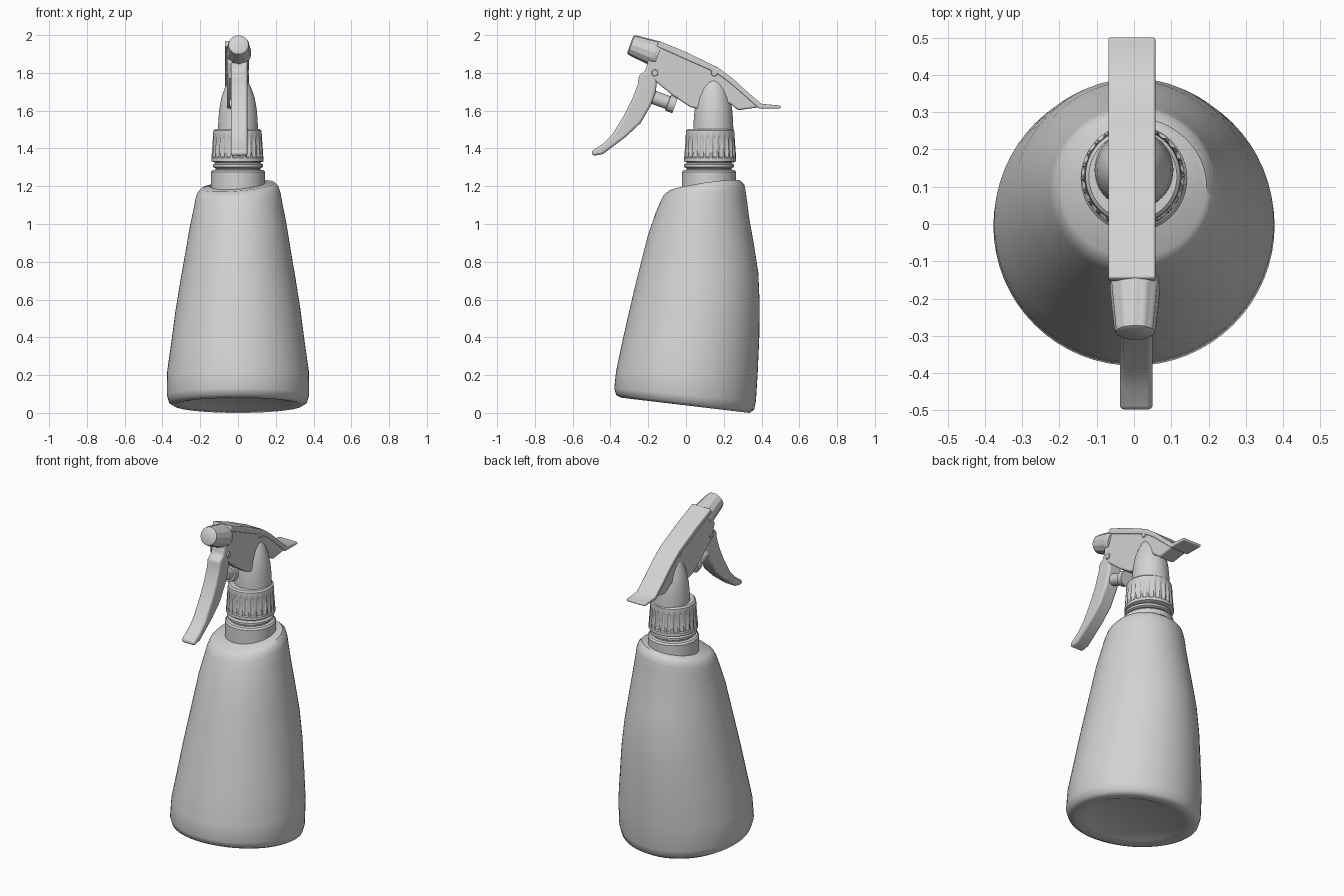
import bpy
import bmesh
from math import sin, cos, pi, radians
from mathutils import Matrix

cube = bpy.data.objects.get("Cube")
if cube:
    bpy.data.objects.remove(cube, do_unlink=True)

# One plain grey plastic
plastic = bpy.data.materials.new("light grey plastic")
plastic.use_nodes = True
grey = (0.65, 0.65, 0.65, 1)
plastic.diffuse_color = grey
plastic.node_tree.nodes["Principled BSDF"].inputs["Base Color"].default_value = grey


def finish(bm, name, bevel=0, angle=35):
    """Turn a bmesh into a shaded object with an optional rounded edge."""
    bmesh.ops.recalc_face_normals(bm, faces=bm.faces)
    mesh = bpy.data.meshes.new(name)
    bm.to_mesh(mesh)
    bm.free()
    mesh.materials.append(plastic)
    obj = bpy.data.objects.new(name, mesh)
    bpy.context.collection.objects.link(obj)
    if bevel:
        mod = obj.modifiers.new("rounded edges", "BEVEL")
        mod.width = bevel
        mod.segments = 3
        mod.limit_method = "ANGLE"
        mod.angle_limit = radians(40)
    bpy.ops.object.select_all(action="DESELECT")
    obj.select_set(True)
    bpy.context.view_layer.objects.active = obj
    bpy.ops.object.shade_smooth_by_angle(angle=radians(angle))
    return obj


def skin(bm, rings):
    """Bridge equal vertex rings and close both ends."""
    rings = [[bm.verts.new(p) for p in ring] for ring in rings]
    count = len(rings[0])
    for low, high in zip(rings, rings[1:]):
        for i in range(count):
            j = (i + 1) % count
            bm.faces.new((low[i], low[j], high[j], high[i]))
    bm.faces.new(rings[0])
    bm.faces.new(rings[-1])


def lathe(name, profile, place, sides=48, flutes=(), depth=0.0):
    """Spin (radius, height) points; listed rows get alternating flutes."""
    bm = bmesh.new()
    rings = []
    for row, (radius, height) in enumerate(profile):
        ring = []
        for i in range(sides):
            r = radius - (depth if row in flutes and i % 4 > 1 else 0)
            a = 2 * pi * i / sides
            ring.append((r * cos(a), r * sin(a), height))
        rings.append(ring)
    skin(bm, rings)
    bm.transform(place)
    return finish(bm, name)


def plate(name, outline, width, centre=0.0, bevel=0.01):
    """Extrude a (y, z) side outline across x."""
    bm = bmesh.new()
    skin(bm, [[(centre + side * width / 2, y, z) for y, z in outline]
              for side in (-1, 1)])
    return finish(bm, name, bevel)


# Bottle: rings given by front point, back point and half width
sections = [
    (-.24, .10, .23, .04, .235), (-.28, .085, .28, .015, .28),
    (-.34, .08, .335, .0, .34), (-.37, .095, .36, .015, .365),
    (-.38, .13, .37, .06, .377), (-.37, .22, .38, .22, .375),
    (-.34, .365, .388, .4, .352), (-.305, .52, .39, .58, .33),
    (-.27, .67, .383, .74, .305), (-.235, .81, .36, .89, .28),
    (-.2, .945, .335, 1.03, .257), (-.16, 1.06, .322, 1.13, .235),
    (-.135, 1.12, .315, 1.18, .225), (-.12, 1.15, .308, 1.21, .215),
    (-.09, 1.175, .285, 1.23, .195),
]
bottle = bmesh.new()
rings = []
for fy, fz, by, bz, half in sections:
    lean = 0.08 * ((fz + bz) / 2.4) ** 3
    ring = []
    for i in range(64):
        a = 2 * pi * i / 64
        x, t = half * cos(a), (1 + sin(a)) / 2
        ring.append((x, fy + (by - fy) * t, fz + (bz - fz) * t + lean * x))
    rings.append(ring)
skin(bottle, rings)
finish(bottle, "bottle", angle=50)

# Neck and screw collar
neck_place = Matrix.Translation((0, .122, 0))
lathe("bottle_neck", [(.143, 1.15), (.143, 1.275), (.135, 1.285), (.118, 1.288),
                      (.118, 1.34)], neck_place)
lathe("neck_ring", [(.12, 1.295), (.132, 1.302), (.132, 1.315), (.12, 1.322)],
      neck_place)
collar_place = Matrix.Translation((-.003, .128, 0))
lathe("screw_collar", [(.12, 1.325), (.138, 1.332), (.138, 1.35), (.137, 1.355),
                       (.13, 1.455), (.13, 1.465), (.127, 1.495), (.118, 1.503)],
      collar_place, sides=96, flutes=(3, 4), depth=.007)

# Rounded post between collar and head
lathe("head_post", [(.106, 1.49), (.104, 1.55), (.099, 1.61), (.088, 1.67),
                    (.07, 1.72), (.05, 1.76), (.02, 1.785)],
      Matrix.Translation((0, .145, 0)))

# Spray head body with its top cover and thumb rest
plate("head_body", [(-.145, 1.955), (.17, 1.81), (.25, 1.75), (.385, 1.618),
                    (.275, 1.602), (.23, 1.64), (.06, 1.61), (.02, 1.62),
                    (-.07, 1.68), (-.18, 1.77), (-.205, 1.86)], .108, -.003)
plate("head_cover", [(-.145, 1.97), (0, 1.91), (.17, 1.828), (.25, 1.768),
                     (.33, 1.695), (.4, 1.636), (.5, 1.627), (.5, 1.612),
                     (.385, 1.612), (.315, 1.675), (.235, 1.745), (.16, 1.8),
                     (-.155, 1.94)], .126, -.006, .006)

# Fluted nozzle cap pointing forward and slightly up
nozzle_place = Matrix.Translation((.003, -.165, 1.903)) @ Matrix.Rotation(radians(70), 4, "X")
lathe("nozzle_cap", [(.062, -.02), (.067, 0), (.067, .015), (.057, .115),
                     (.053, .133), (.044, .139)],
      nozzle_place, flutes=(2, 3), depth=.003)

# Trigger, pivot pins and pump plunger
plate("trigger", [(-.2, 1.87), (-.215, 1.81), (-.25, 1.785), (-.255, 1.74),
                  (-.285, 1.66), (-.325, 1.58), (-.39, 1.475), (-.44, 1.425),
                  (-.5, 1.385), (-.495, 1.36), (-.44, 1.37), (-.32, 1.46),
                  (-.24, 1.535), (-.185, 1.63), (-.16, 1.7), (-.15, 1.79),
                  (-.17, 1.86)], .088, .006, .014)
across = Matrix.Rotation(radians(90), 4, "Y")
for name, y, z in (("trigger_pin", -.165, 1.8), ("cover_pin", .15, 1.8)):
    lathe(name, [(.016, -.06), (.018, -.055), (.018, .055), (.016, .06)],
          Matrix.Translation((-.003, y, z)) @ across, sides=16)
lathe("pump_plunger", [(.036, -.04), (.036, .08), (.045, .082), (.045, .12)],
      Matrix.Translation((0, -.17, 1.67)) @ Matrix.Rotation(radians(-110), 4, "X"),
      sides=24)
